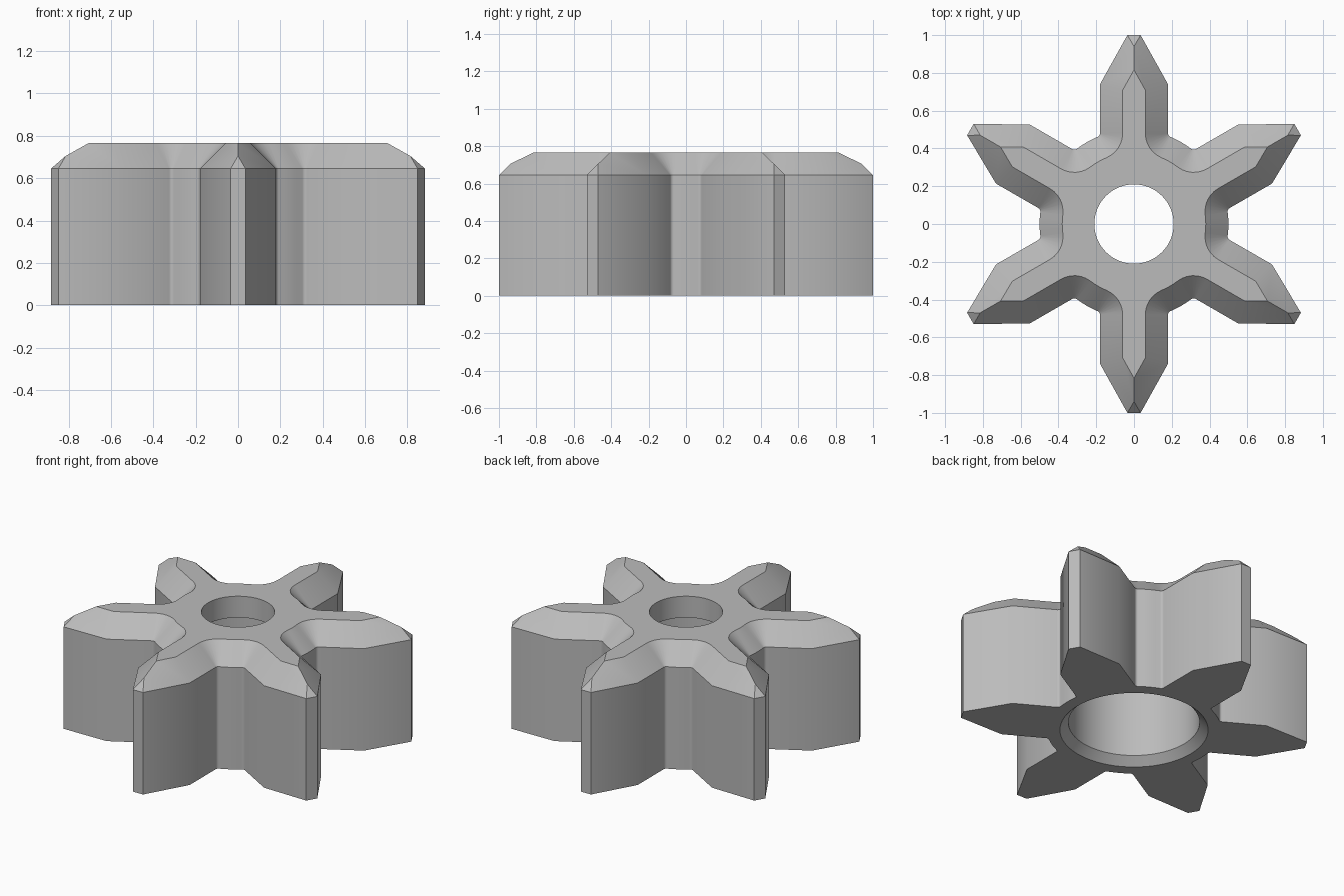
import bpy, bmesh, math

cube = bpy.data.objects.get("Cube")
if cube:
    bpy.data.objects.remove(cube, do_unlink=True)

ARMS = 6
TOP, EDGE = 0.765, 0.645         # flat top and start of the chamfer
CHAMFER = TOP - EDGE
HUB, HALF, FILLET = 0.5, 0.18, 0.02
TIP_HALF, SHOULDER = 0.035, 0.74
RIDGE = (0, 0.94, 0.705)         # ridge end above each blunt tip

bm = bmesh.new()


def face(*points):
    bm.faces.new([bm.verts.new(p) for p in points])


def half_arm():
    """Pairs of (outer, inset) points from tip to valley, arm along +y."""
    pairs = [((TIP_HALF, 1), (0, 0.816)),
             ((HALF, SHOULDER), (HALF - CHAMFER, 0.709))]
    # rounded inner corner
    px = HALF + FILLET
    py = math.sqrt((HUB + FILLET) ** 2 - px ** 2)
    turn = math.atan2(py, px)
    for i in range(7):
        a = math.pi + turn * i / 6
        pairs.append(tuple((px + r * math.cos(a), py + r * math.sin(a))
                           for r in (FILLET, FILLET + CHAMFER)))
    # hub arc up to the middle of the valley
    mid = math.pi / 2 - math.pi / ARMS
    for t in (0.5, 1):
        a = turn + (mid - turn) * t
        pairs.append(tuple((r * math.cos(a), r * math.sin(a))
                           for r in (HUB, HUB - CHAMFER)))
    return pairs


def arm(angle):
    c, s = math.cos(angle), math.sin(angle)
    for side in (1, -1):
        def put(p, z):
            x, y = p[0] * side, p[1]
            return (x * c - y * s, x * s + y * c, z)
        ridge = put(RIDGE, RIDGE[2])
        pairs = half_arm()
        for i, ((o1, i1), (o2, i2)) in enumerate(zip(pairs, pairs[1:])):
            face(put(o1, 0), put(o2, 0), put(o2, EDGE), put(o1, EDGE))
            slope = [put(o1, EDGE), put(o2, EDGE), put(i2, TOP), put(i1, TOP)]
            face(*(slope + [ridge] if i == 0 else slope))
    # blunt tip
    left, right = (-TIP_HALF, 1), (TIP_HALF, 1)
    face(put(left, 0), put(right, 0), put(right, EDGE), put(left, EDGE))
    face(put(left, EDGE), put(right, EDGE), ridge)


for k in range(ARMS):
    arm(math.tau * k / ARMS)

# stepped bore with a chamfered mouth underneath
bore = [(0.21, TOP), (0.21, 0.63), (0.376, 0.63), (0.376, 0.048), (0.425, 0)]
SEG = 72
for k in range(SEG):
    a, b = math.tau * k / SEG, math.tau * (k + 1) / SEG
    for (r1, z1), (r2, z2) in zip(bore, bore[1:]):
        face(*[(r * math.cos(t), r * math.sin(t), z)
               for r, z, t in ((r1, z1, a), (r1, z1, b), (r2, z2, b), (r2, z2, a))])

bmesh.ops.remove_doubles(bm, verts=bm.verts[:], dist=0.0001)

# flat top and underside between the star outline and the bore
for z in (TOP, 0):
    rim = [e for e in bm.edges if e.is_boundary
           and all(abs(v.co.z - z) < 0.001 for v in e.verts)]
    bmesh.ops.triangle_fill(bm, use_beauty=True, use_dissolve=False, edges=rim)
bmesh.ops.recalc_face_normals(bm, faces=bm.faces[:])

mesh = bpy.data.meshes.new("star_knob")
bm.to_mesh(mesh)
bm.free()
knob = bpy.data.objects.new("star_knob", mesh)
bpy.context.collection.objects.link(knob)

grey = bpy.data.materials.new("plain_grey")
grey.use_nodes = True
colour = (0.5, 0.5, 0.5, 1)
grey.diffuse_color = colour
grey.node_tree.nodes["Principled BSDF"].inputs["Base Color"].default_value = colour
mesh.materials.append(grey)

bpy.ops.object.select_all(action='DESELECT')
knob.select_set(True)
bpy.context.view_layer.objects.active = knob
bpy.ops.object.shade_smooth_by_angle(angle=math.radians(30))
